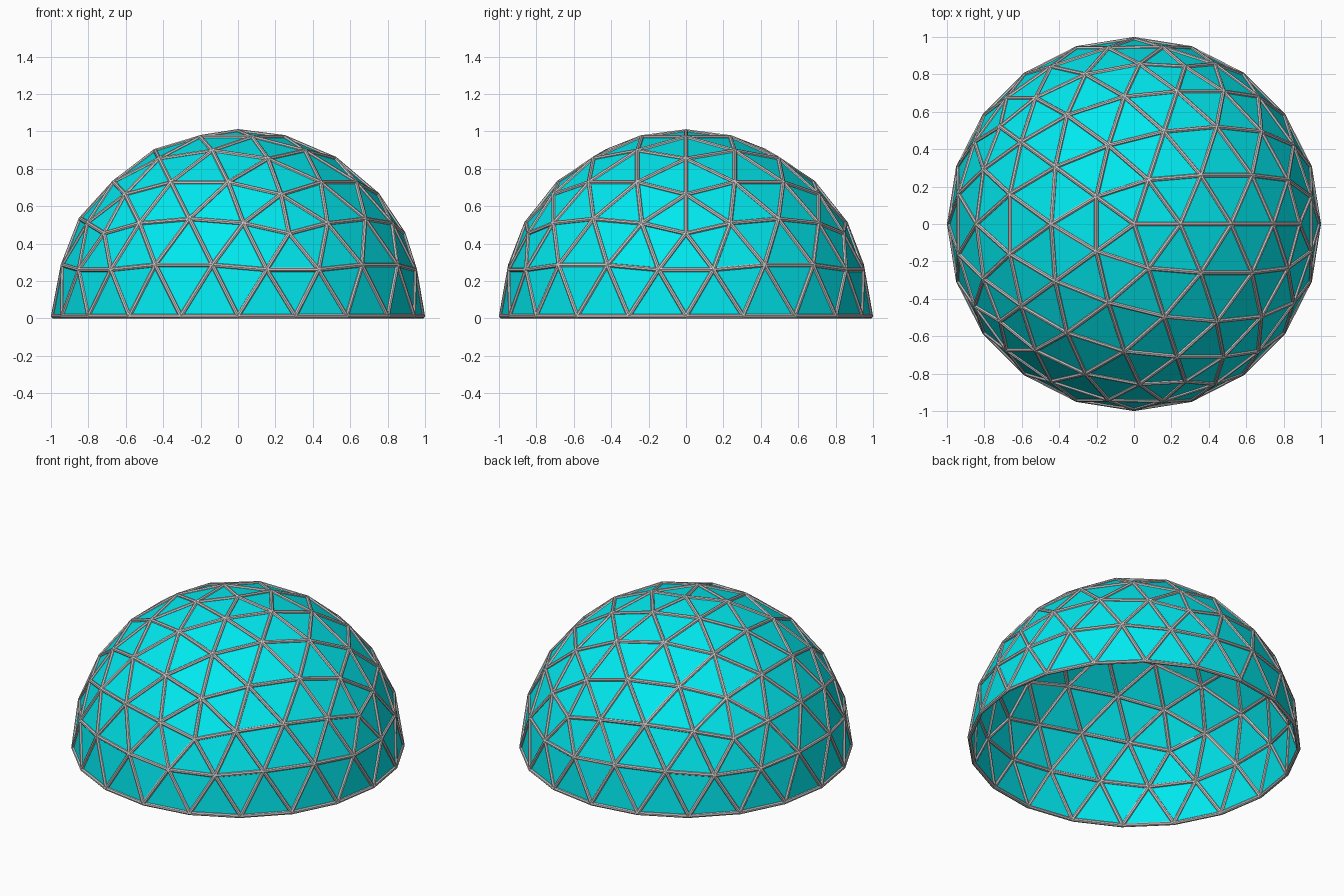
import bpy, bmesh
from mathutils import Matrix, Vector

if "Cube" in bpy.data.objects:
    bpy.data.objects.remove(bpy.data.objects["Cube"])

STRUT = 0.012          # strut radius
R = 1.0 - STRUT        # dome radius at the panels
FREQ = 4               # divisions along each icosahedron edge


def make_object(bm, name, material=None):
    mesh = bpy.data.meshes.new(name)
    bm.to_mesh(mesh)
    bm.free()
    obj = bpy.data.objects.new(name, mesh)
    bpy.context.collection.objects.link(obj)
    if material:
        mesh.materials.append(material)
    return obj


# Panels: each icosahedron face split into a triangle grid pushed onto a sphere
base = bmesh.new()
bmesh.ops.create_icosphere(base, subdivisions=1, radius=1)
dome = bmesh.new()
for face in base.faces:
    a, b, c = [v.co for v in face.verts]

    def point(i, j):
        p = a * (FREQ - i - j) + b * i + c * j
        return dome.verts.new(p.normalized() * R)

    for i in range(FREQ):
        for j in range(FREQ - i):
            dome.faces.new((point(i, j), point(i + 1, j), point(i, j + 1)))
            if i + j < FREQ - 1:
                dome.faces.new((point(i + 1, j), point(i + 1, j + 1), point(i, j + 1)))
base.free()
bmesh.ops.remove_doubles(dome, verts=dome.verts, dist=0.001)

# Keep the upper half and lift it so the base ring rests on the floor
bmesh.ops.delete(dome, geom=[v for v in dome.verts if v.co.z < -0.01], context='VERTS')
bmesh.ops.translate(dome, verts=dome.verts, vec=(0, 0, STRUT))

# Struts: one slim tube per edge, with a small ball joining them at each vertex
frame = bmesh.new()
for e in dome.edges:
    p, q = e.verts[0].co, e.verts[1].co
    d = q - p
    turn = Vector((0, 0, 1)).rotation_difference(d).to_matrix().to_4x4()
    bmesh.ops.create_cone(frame, cap_ends=False, segments=8, radius1=STRUT, radius2=STRUT,
                          depth=d.length, matrix=Matrix.Translation((p + q) / 2) @ turn)
for v in dome.verts:
    bmesh.ops.create_icosphere(frame, subdivisions=2, radius=STRUT,
                               matrix=Matrix.Translation(v.co))
make_object(frame, "struts")

cyan = bpy.data.materials.new("cyan_panel")
cyan.diffuse_color = (0.0, 0.82, 0.87, 1)
cyan.use_nodes = True
cyan.node_tree.nodes["Principled BSDF"].inputs["Base Color"].default_value = cyan.diffuse_color
make_object(dome, "panels", cyan)
